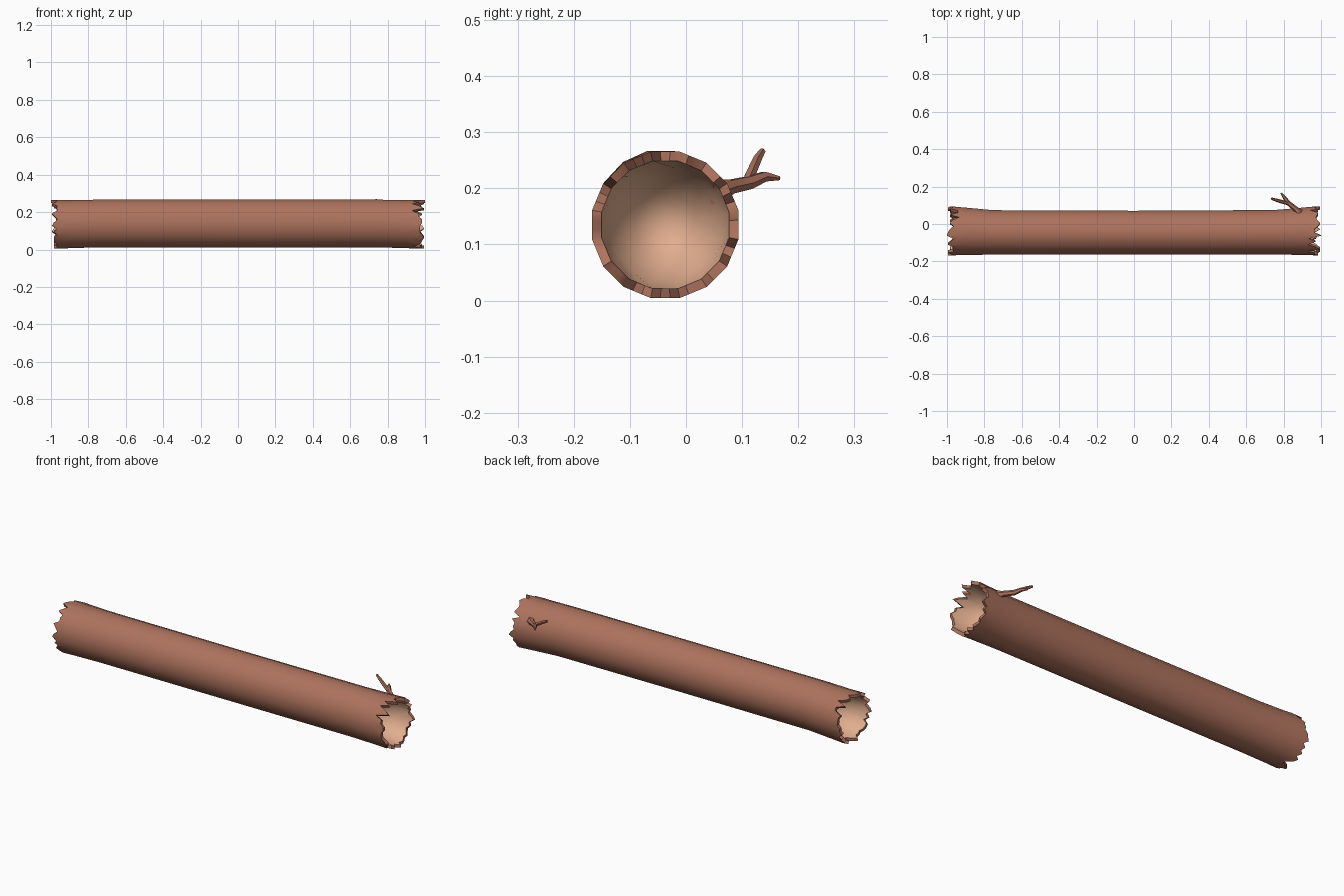
import bpy, math, random
from mathutils import Vector

if "Cube" in bpy.data.objects:
    bpy.data.objects.remove(bpy.data.objects["Cube"])

random.seed(7)
N, SUB = 16, 3          # sides of the log, teeth samples per side


def material(name, rgb):
    m = bpy.data.materials.new(name)
    m.diffuse_color = (*rgb, 1)
    m.use_nodes = True
    m.node_tree.nodes["Principled BSDF"].inputs["Base Color"].default_value = m.diffuse_color
    return m


bark = material("bark", (0.42, 0.17, 0.11))
wood = material("wood", (0.75, 0.42, 0.27))


def make(name, verts, faces, mat, angle):
    me = bpy.data.meshes.new(name)
    me.from_pydata(verts, [], faces)
    me.materials.append(mat)
    ob = bpy.data.objects.new(name, me)
    bpy.context.collection.objects.link(ob)
    bpy.ops.object.select_all(action='DESELECT')
    ob.select_set(True)
    bpy.context.view_layer.objects.active = ob
    bpy.ops.object.mode_set(mode='EDIT')
    bpy.ops.mesh.select_all(action='SELECT')
    bpy.ops.mesh.normals_make_consistent(inside=False)
    bpy.ops.object.mode_set(mode='OBJECT')
    bpy.ops.object.shade_smooth_by_angle(angle=math.radians(angle))
    return ob


def ring(x, cy, cz, ry, rz):
    return [Vector((x, cy + ry * math.cos(a), cz + rz * math.sin(a)))
            for a in ((i + 0.5) * 2 * math.pi / N for i in range(N))]


def torn_ring(side, r, jag):
    # finely divided polygon ring whose x follows the torn edge
    base = ring(0, -0.037, 0.135, r, r)
    pts = []
    for i in range(N):
        for k in range(SUB):
            p = base[i].lerp(base[(i + 1) % N], k / SUB)
            p.x = side * jag[i * SUB + k]
            pts.append(p)
    return pts


def torn_edge():
    jag = [random.choice((0.965, 0.97, 0.972, 0.98, 0.985)) for _ in range(N * SUB)]
    for k in random.sample(range(N * SUB), 6):
        jag[k] = random.uniform(0.925, 0.945)
    for k in random.sample(range(N * SUB), 5):
        jag[k] = 0.995
    jag[N * SUB // 4] = 1.0
    return jag


# Bark shell: ring sections, then torn ends folding over the rim
sections = [(-0.9, -0.039, 0.136, 0.129, 0.131), (-0.75, -0.045, 0.139, 0.121, 0.130),
            (0.0, -0.046, 0.139, 0.119, 0.130), (0.75, -0.044, 0.139, 0.121, 0.130),
            (0.9, -0.039, 0.136, 0.129, 0.131)]
verts, faces = [], []
for s in sections:
    verts += ring(*s)
for r in range(len(sections) - 1):
    for i in range(N):
        j = (i + 1) % N
        faces.append((r * N + i, r * N + j, (r + 1) * N + j, (r + 1) * N + i))

M = N * SUB
for side, start in ((-1, 0), (1, (len(sections) - 1) * N)):
    jag = torn_edge()
    o = len(verts)
    verts += torn_ring(side, 0.133, jag)
    verts += torn_ring(side, 0.116, jag)
    for i in range(N):
        edge = [o + (i * SUB + k) % M for k in range(SUB + 1)]
        faces.append([start + (i + 1) % N, start + i] + edge)
    for k in range(M):
        n = (k + 1) % M
        faces.append((o + k, o + n, o + M + n, o + M + k))

    # Hollow: closed bowl set into this end
    bv = torn_ring(side, 0.116, jag)
    bv += ring(side * 0.89, -0.037, 0.135, 0.102, 0.102)
    bv += ring(side * 0.82, -0.037, 0.135, 0.055, 0.055)
    bv.append(Vector((side * 0.79, -0.037, 0.135)))
    bf = []
    for i in range(N):
        j = (i + 1) % N
        bf.append([M + j, M + i] + [(i * SUB + k) % M for k in range(SUB + 1)])
        bf.append((M + i, M + j, M + N + j, M + N + i))
        bf.append((M + N + i, M + N + j, M + 2 * N))
    bowl = make("hollow_right" if side > 0 else "hollow_left", bv, bf, wood, 80)
    bowl.data.flip_normals()
    # make sure the bowl faces the opening
    if sum(p.normal.x * p.area for p in bowl.data.polygons) * side < 0:
        bowl.data.flip_normals()

make("log_bark", verts, faces, bark, 40)


# Twig: tapered tubes along short paths
def twig(name, path, sides=6):
    pts = [Vector(p[:3]) for p in path]
    v, f = [], []
    for n, p in enumerate(pts):
        d = (pts[min(n + 1, len(pts) - 1)] - pts[max(n - 1, 0)]).normalized()
        u = d.cross(Vector((0, 0, 1))).normalized()
        w = u.cross(d)
        for k in range(sides):
            a = 2 * math.pi * k / sides
            v.append(p + (u * math.cos(a) + w * math.sin(a)) * path[n][3])
    for n in range(len(pts) - 1):
        for k in range(sides):
            j = (k + 1) % sides
            f.append((n * sides + k, n * sides + j, (n + 1) * sides + j, (n + 1) * sides + k))
    f += [list(range(sides)), list(range((len(pts) - 1) * sides, len(pts) * sides))]
    make(name, v, f, bark, 50)


twig("twig_main", [(0.89, 0.05, 0.195, 0.026), (0.865, 0.08, 0.203, 0.014),
                   (0.825, 0.112, 0.210, 0.013), (0.805, 0.140, 0.221, 0.010),
                   (0.787, 0.166, 0.218, 0.004)])
twig("twig_fork", [(0.835, 0.107, 0.207, 0.010), (0.805, 0.115, 0.225, 0.010),
                   (0.765, 0.126, 0.250, 0.009), (0.735, 0.136, 0.266, 0.006)])
